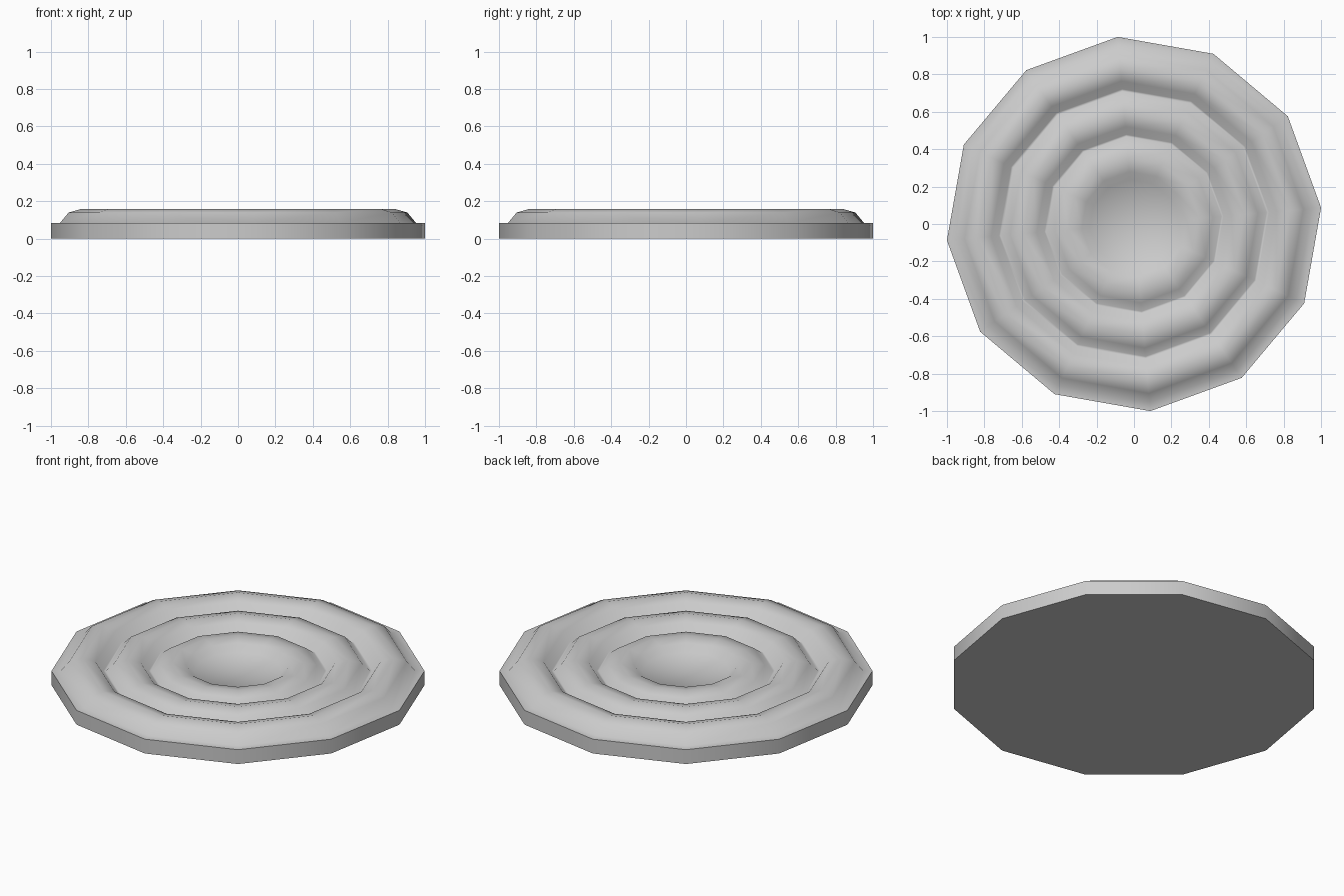
import bpy, bmesh, math

cube = bpy.data.objects.get("Cube")
if cube:
    bpy.data.objects.remove(cube)

SIDES = 12
TURN = math.radians(5)
RIM_R, RIM_Z = 1.004, 0.085

# One grey for the whole disc
grey = bpy.data.materials.new("plain grey")
grey.use_nodes = True
colour = (0.6, 0.6, 0.6, 1)
grey.diffuse_color = colour
grey.node_tree.nodes["Principled BSDF"].inputs["Base Color"].default_value = colour

# Profile from the outer base inward: side wall, then three rounded ridges
profile = [(RIM_R, 0), (RIM_R, RIM_Z)]
for crest_r, crest_z in ((0.838, 0.16), (0.594, 0.15), (0.352, 0.134)):
    rise = crest_z - RIM_Z
    for offset, share in ((0.117, 0), (0.071, 0.73), (0, 1), (-0.071, 0.73), (-0.114, 0)):
        profile.append((crest_r + offset, RIM_Z + rise * share))

# Revolve the profile into rings and bridge them
bm = bmesh.new()
rings = []
for r, z in profile:
    angles = [TURN + math.tau * i / SIDES for i in range(SIDES)]
    rings.append([bm.verts.new((r * math.cos(a), r * math.sin(a), z)) for a in angles])
for low, high in zip(rings, rings[1:]):
    for i in range(SIDES):
        j = (i + 1) % SIDES
        bm.faces.new((low[i], low[j], high[j], high[i]))

# Shallow centre bowl and flat underside
centre = bm.verts.new((0, 0, RIM_Z - 0.01))
for i in range(SIDES):
    bm.faces.new((rings[-1][i], rings[-1][(i + 1) % SIDES], centre))
bm.faces.new(rings[0][::-1])
bmesh.ops.recalc_face_normals(bm, faces=bm.faces)

mesh = bpy.data.meshes.new("rippled_disc")
bm.to_mesh(mesh)
bm.free()
mesh.materials.append(grey)
disc = bpy.data.objects.new("rippled_disc", mesh)
bpy.context.collection.objects.link(disc)

# Smooth ripples, crisp rim edges
bpy.ops.object.select_all(action="DESELECT")
disc.select_set(True)
bpy.context.view_layer.objects.active = disc
bpy.ops.object.shade_smooth_by_angle(angle=math.radians(80))
